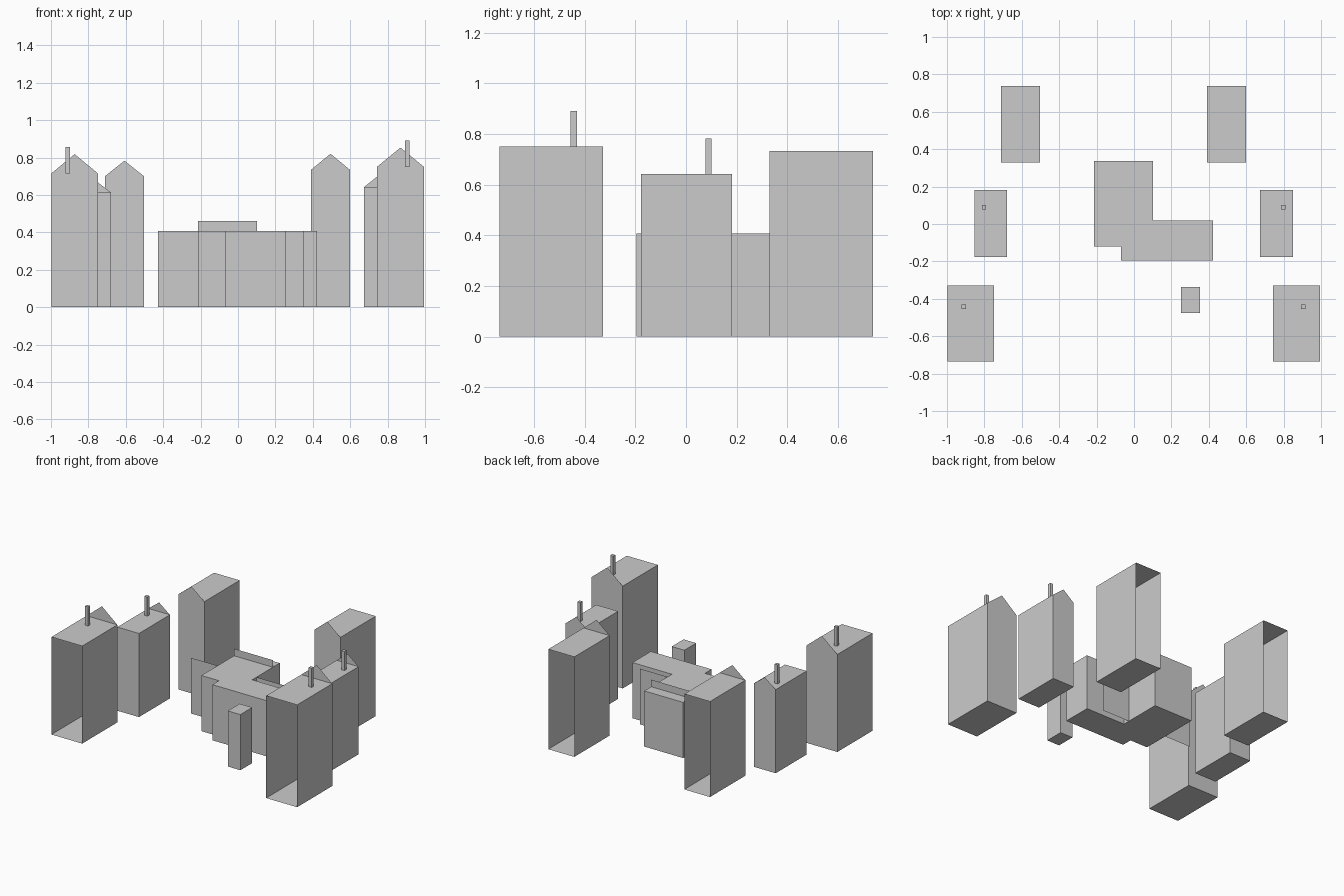
import bpy, bmesh

if "Cube" in bpy.data.objects:
    bpy.data.objects.remove(bpy.data.objects["Cube"])


def make_object(name, build):
    bm = bmesh.new()
    build(bm)
    mesh = bpy.data.meshes.new(name)
    bm.to_mesh(mesh)
    bm.free()
    obj = bpy.data.objects.new(name, mesh)
    bpy.context.collection.objects.link(obj)
    return obj


def add_box(bm, x, y, z, open_y=None):
    """Box from (min, max) ranges; open_y removes the wall lying on that y."""
    verts = bmesh.ops.create_cube(bm, size=1)["verts"]
    for v in verts:
        v.co = [r[0] if c < 0 else r[1] for c, r in zip(v.co, (x, y, z))]
    if open_y is not None:
        wall = [f for f in bm.faces if all(abs(v.co.y - open_y) < 1e-5 for v in f.verts)]
        bmesh.ops.delete(bm, geom=wall, context="FACES_ONLY")


def box(name, x, y, z):
    return make_object(name, lambda bm: add_box(bm, x, y, z))


def panel(name, points, y):
    """Thin upright wall drawn as an x, z outline."""
    return make_object(name, lambda bm: bm.faces.new([bm.verts.new((px, y, pz)) for px, pz in points]))


def house(name, x, y, eave, apex, gable_y, open_y=None, chimney=None):
    # Flat-topped body with a false gable standing on one end wall
    make_object(name + "_body", lambda bm: add_box(bm, x, y, (0, eave), open_y))
    panel(name + "_gable", [(x[0], eave), (x[1], eave), (sum(x) / 2, apex)], gable_y)
    if chimney:
        cx, cy = chimney
        box(name + "_chimney", (cx - 0.012, cx + 0.012), (cy - 0.012, cy + 0.012), (eave, eave + 0.14))


BACK, MID, FRONT = (0.329, 0.738), (-0.177, 0.181), (-0.735, -0.328)

# Back row, gables towards the front, rear walls open
house("back_left_house", (-0.711, -0.503), BACK, 0.70, 0.783, BACK[0], BACK[1])
house("back_right_house", (0.389, 0.6), BACK, 0.733, 0.82, BACK[0], BACK[1])

# Middle row, gables towards the back
house("middle_left_house", (-0.854, -0.679), MID, 0.613, 0.68, MID[1], None, (-0.802, 0.089))
house("middle_right_house", (0.674, 0.851), MID, 0.642, 0.713, MID[1], None, (0.797, 0.089))

# Front row, gables towards the back, front walls open
house("front_left_house", (-0.998, -0.749), FRONT, 0.715, 0.818, FRONT[1], FRONT[0], (-0.91, -0.443))
house("front_right_house", (0.743, 0.994), FRONT, 0.75, 0.853, FRONT[1], FRONT[0], (0.904, -0.443))

# Central building: two overlapping blocks
H = 0.408
box("central_block", (-0.213, 0.102), (-0.12, 0.338), (0, H))
box("side_block", (-0.07, 0.422), (-0.196, 0.018), (0, H))

# Thin walls running through the central building
panel("long_wall", [(-0.427, 0), (0.325, 0), (0.325, H), (-0.427, H)], 0.068)
panel("roof_parapet", [(-0.213, 0), (0.102, 0), (0.102, 0.46), (-0.213, 0.46)], 0.258)

# Small free-standing tower
box("small_tower", (0.25, 0.352), (-0.475, -0.338), (0, H))
